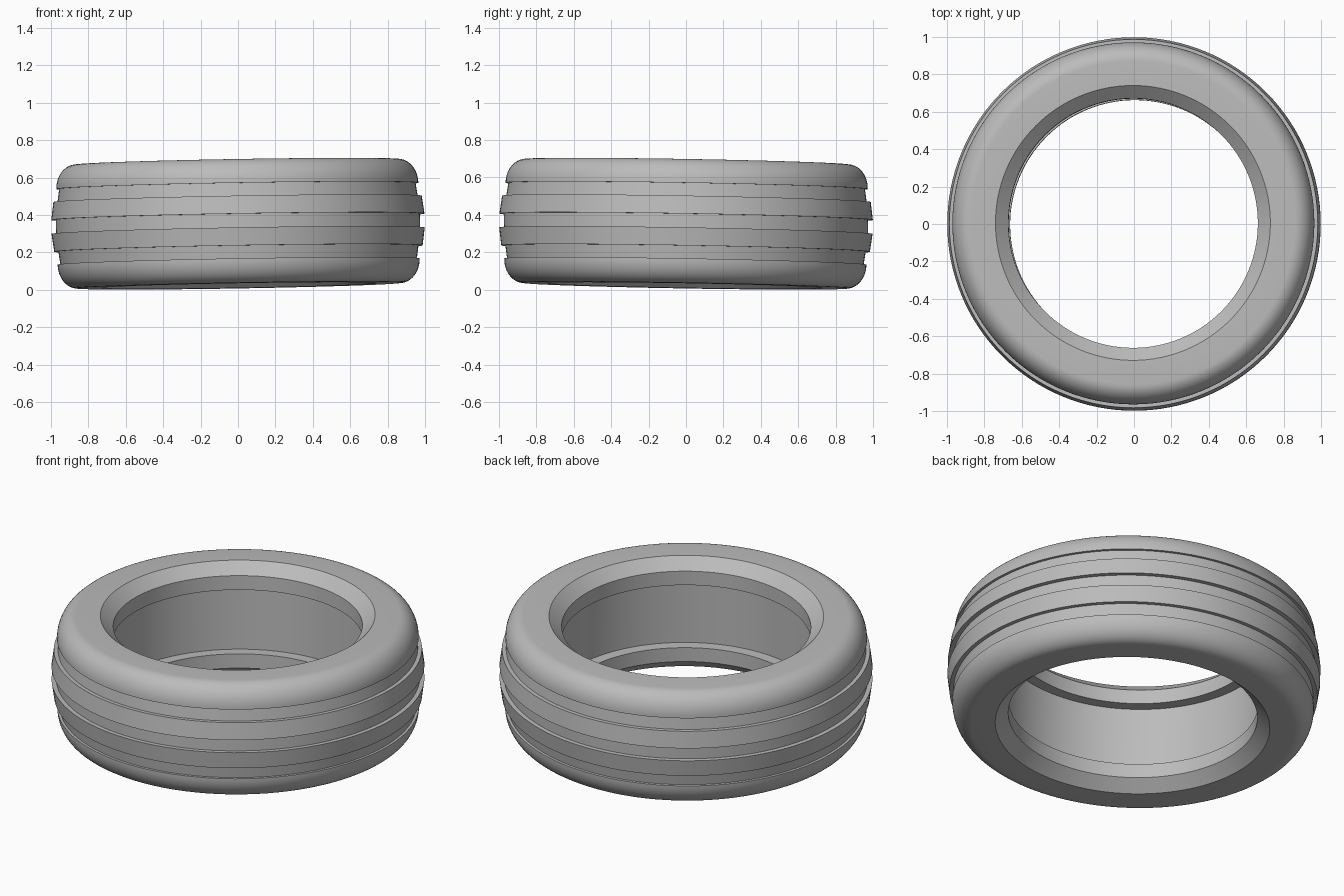
import bpy, bmesh
from math import sin, cos, pi, radians

cube = bpy.data.objects.get("Cube")
if cube:
    bpy.data.objects.remove(cube)

SEGMENTS = 128
CENTRE_HEIGHT = 0.353

# Plain grey rubber
rubber = bpy.data.materials.new("grey_rubber")
rubber.use_nodes = True
grey = (0.5, 0.5, 0.5, 1)
rubber.diffuse_color = grey
rubber.node_tree.nodes["Principled BSDF"].inputs["Base Color"].default_value = grey

# Upper half of the cross-section as (radius, height), from tread centre to bore
tread = [(0.973, 0.037), (0.998, 0.037), (0.985, 0.133),
         (0.963, 0.133), (0.953, 0.202)]
shoulder = [(0.865 + 0.103 * cos(a), 0.202 + 0.129 * sin(a))
            for a in (pi / 2 * i / 12 for i in range(13))]
bead = [(0.735, 0.331), (0.667, 0.27), (0.667, 0.187), (0.73, 0.187)]
upper = tread + shoulder + bead

# Mirror to the lower half and close the loop
profile = upper + [(r, -h) for r, h in reversed(upper)]

# Revolve the cross-section into the tyre
bm = bmesh.new()
rings = []
for i in range(SEGMENTS):
    a = 2 * pi * i / SEGMENTS
    rings.append([bm.verts.new((r * cos(a), r * sin(a), h)) for r, h in profile])
for i, ring in enumerate(rings):
    following = rings[(i + 1) % SEGMENTS]
    for j in range(len(profile)):
        k = (j + 1) % len(profile)
        bm.faces.new((ring[j], following[j], following[k], ring[k]))
bmesh.ops.recalc_face_normals(bm, faces=bm.faces)
mesh = bpy.data.meshes.new("tyre")
bm.to_mesh(mesh)
bm.free()
mesh.materials.append(rubber)

# Place it with its slight lean
tyre = bpy.data.objects.new("tyre", mesh)
bpy.context.collection.objects.link(tyre)
tyre.location.z = CENTRE_HEIGHT
tyre.rotation_euler = (radians(-1), radians(-1), 0)

# Smooth curves, crisp groove edges
bpy.ops.object.select_all(action='DESELECT')
tyre.select_set(True)
bpy.context.view_layer.objects.active = tyre
bpy.ops.object.shade_smooth_by_angle(angle=radians(30))
